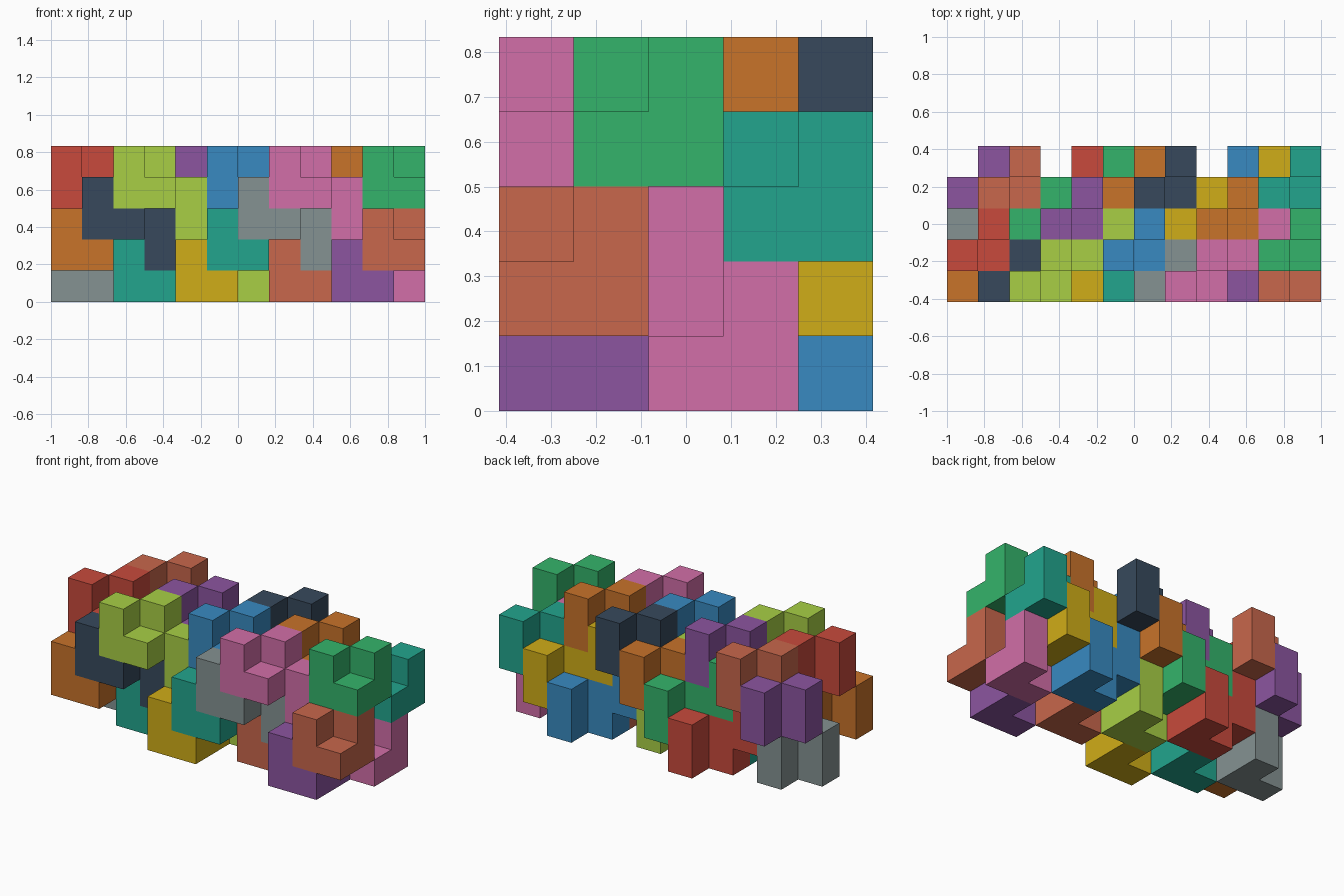
import bpy, bmesh
from mathutils import Vector

if "Cube" in bpy.data.objects:
    bpy.data.objects.remove(bpy.data.objects["Cube"])

S = 1 / 6                      # edge of one cube cell
NX, NY, NZ = 12, 5, 5          # block size in cells

# Five-cube piece: a corner cell with two upright arms
PIECE = [(0, 0, 0), (-1, 0, 0), (-1, 0, 1), (0, 1, 0), (0, 1, 1)]

PALETTE = [("red", "C84A3C"), ("blue", "388AC1"), ("green", "34B46B"),
           ("yellow", "D0AD18"), ("purple", "8C55A0"), ("orange", "C8732A"),
           ("teal", "22A58D"), ("terracotta", "C8674C"), ("slate", "37495C"),
           ("grey", "859292"), ("lime", "A8CF45"), ("pink", "D26EA8")]


def linear(c):
    return c / 12.92 if c <= 0.04045 else ((c + 0.055) / 1.055) ** 2.4


def make_material(name, code):
    mat = bpy.data.materials.new(name)
    rgb = [linear(int(code[i:i + 2], 16) / 255) for i in (0, 2, 4)]
    mat.diffuse_color = (*rgb, 1)
    mat.use_nodes = True
    mat.node_tree.nodes["Principled BSDF"].inputs["Base Color"].default_value = mat.diffuse_color
    return mat


def piece_mesh(mat):
    """Outer skin of the piece, flat faces merged."""
    bm = bmesh.new()
    for cell in PIECE:
        for axis in range(3):
            for side in (-1, 1):
                nb = list(cell)
                nb[axis] += side
                if tuple(nb) in PIECE:
                    continue
                n, u, v = Vector(), Vector(), Vector()
                n[axis] = side * 0.5
                u[(axis + 1) % 3] = 0.5
                v[(axis + 2) % 3] = 0.5 * side
                c = Vector(cell) + n
                quad = [c - u - v, c + u - v, c + u + v, c - u + v]
                bm.faces.new([bm.verts.new(p * S) for p in quad])
    bmesh.ops.remove_doubles(bm, verts=bm.verts[:], dist=1e-4)
    bmesh.ops.dissolve_limit(bm, angle_limit=0.01, verts=bm.verts[:], edges=bm.edges[:])
    mesh = bpy.data.meshes.new("piece_" + mat.name)
    bm.to_mesh(mesh)
    bm.free()
    mesh.materials.append(mat)
    return mesh


meshes = [piece_mesh(make_material(*entry)) for entry in PALETTE]

# Interlocking pieces on a repeating lattice, kept where they fit in the block
count = 0
for y in reversed(range(NY - 1)):
    for z in range(NZ - 1):
        for x in range(1, NX):
            if (x + 2 * y - z) % 5:
                continue
            k = count % len(PALETTE)
            ob = bpy.data.objects.new(f"{PALETTE[k][0]}_piece_{count + 1:02d}", meshes[k])
            ob.location = ((x + 0.5 - NX / 2) * S, (y + 0.5 - NY / 2) * S, (z + 0.5) * S)
            bpy.context.collection.objects.link(ob)
            count += 1
